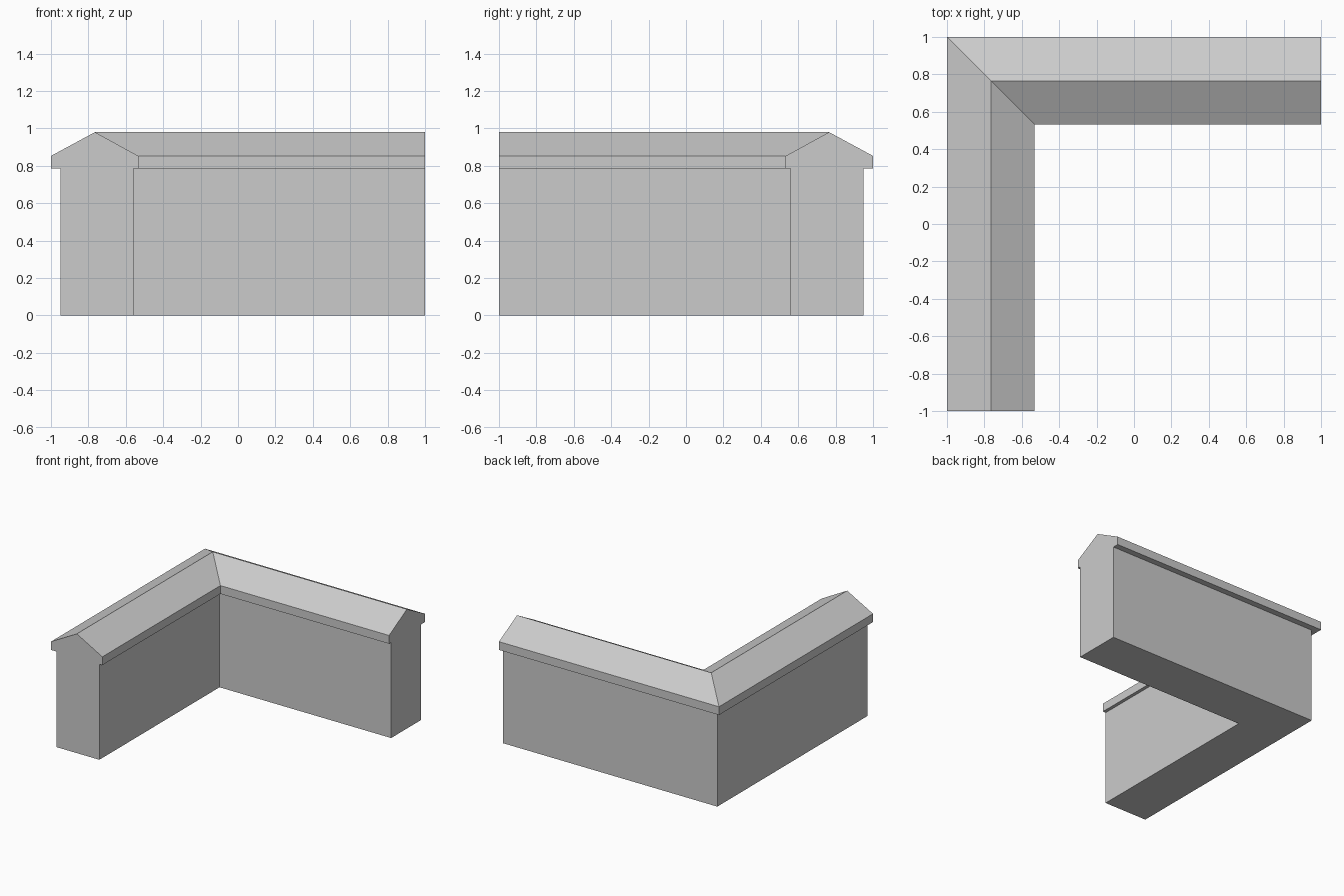
import bpy
import bmesh

cube = bpy.data.objects.get("Cube")
if cube:
    bpy.data.objects.remove(cube, do_unlink=True)

# Plain grey stone
stone = bpy.data.materials.new("grey_stone")
stone.use_nodes = True
colour = (0.6, 0.6, 0.6, 1.0)
stone.diffuse_color = colour
stone.node_tree.nodes["Principled BSDF"].inputs["Base Color"].default_value = colour

# Wall section with a gabled coping: (distance in from outer edge, height)
profile = [(0.05, 0), (0.05, 0.785), (0, 0.785), (0, 0.853), (0.235, 0.98),
           (0.467, 0.853), (0.467, 0.785), (0.44, 0.785), (0.44, 0)]


def sweep_corner(name, section):
    """Sweep the section along two equal legs with a mitred corner."""
    bm = bmesh.new()
    front = [bm.verts.new((d - 1, -1, z)) for d, z in section]
    mitre = [bm.verts.new((d - 1, 1 - d, z)) for d, z in section]
    side = [bm.verts.new((1, 1 - d, z)) for d, z in section]
    for a, b in ((front, mitre), (mitre, side)):
        for i in range(len(section)):
            j = (i + 1) % len(section)
            bm.faces.new((a[i], a[j], b[j], b[i]))
    bm.faces.new(front)
    bm.faces.new(side)
    bmesh.ops.recalc_face_normals(bm, faces=bm.faces)
    mesh = bpy.data.meshes.new(name)
    bm.to_mesh(mesh)
    bm.free()
    mesh.materials.append(stone)
    obj = bpy.data.objects.new(name, mesh)
    bpy.context.collection.objects.link(obj)
    return obj


sweep_corner("corner_wall", profile)
